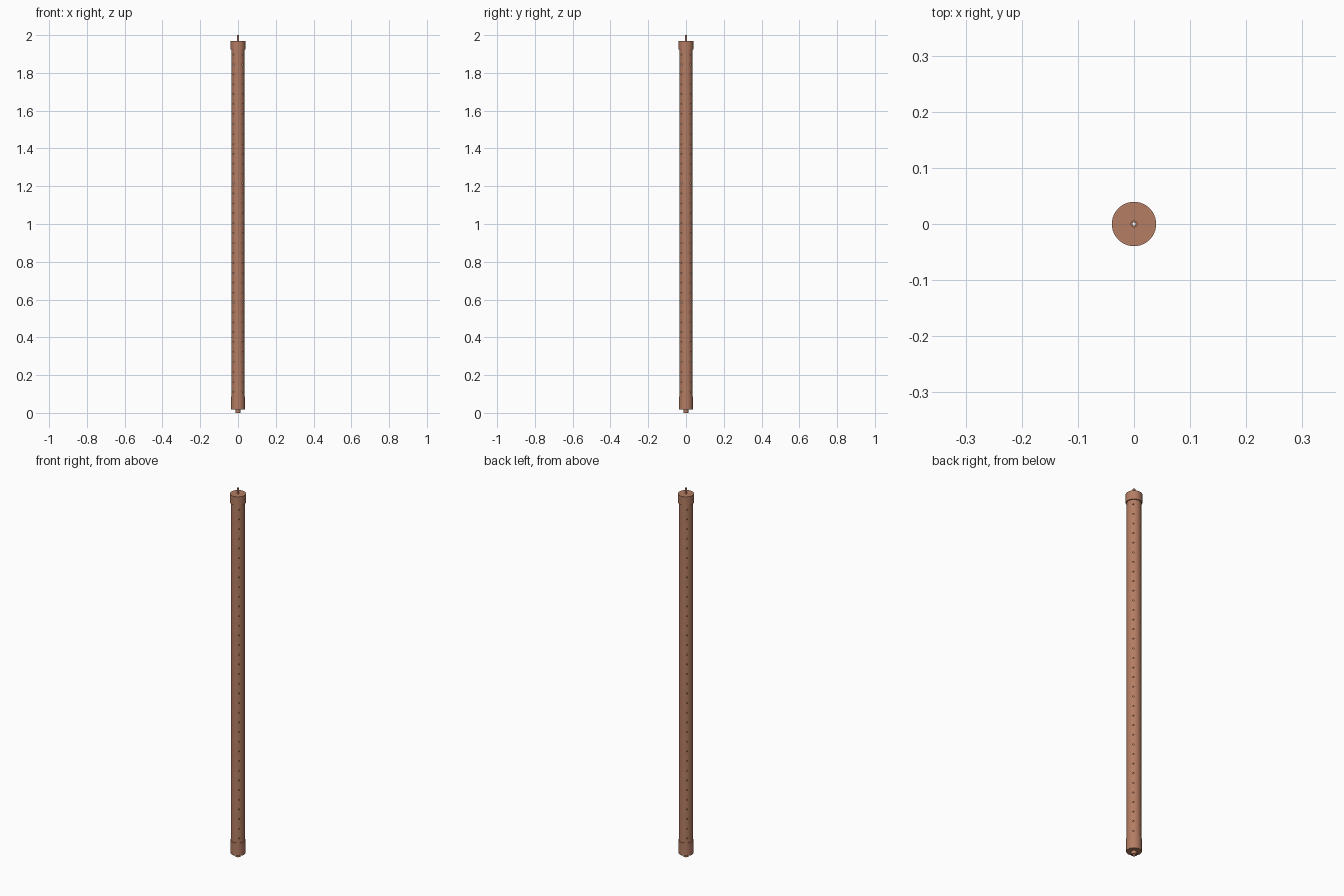
import bpy, bmesh, math
from mathutils import Matrix, Vector

if "Cube" in bpy.data.objects:
    bpy.data.objects.remove(bpy.data.objects["Cube"])


def material(name, rgb):
    m = bpy.data.materials.new(name)
    m.diffuse_color = (*rgb, 1)
    m.use_nodes = True
    m.node_tree.nodes["Principled BSDF"].inputs["Base Color"].default_value = m.diffuse_color
    return m


copper = material("copper brown", (0.46, 0.205, 0.125))


def lathe(name, profile, sides=64):
    """Revolve a closed (radius, z) profile around z."""
    bm = bmesh.new()
    rings = []
    for i in range(sides):
        a = 2 * math.pi * i / sides
        rings.append([bm.verts.new((r * math.cos(a), r * math.sin(a), z)) for r, z in profile])
    n = len(profile)
    for i in range(sides):
        p, q = rings[i], rings[(i + 1) % sides]
        for j in range(n):
            k = (j + 1) % n
            bm.faces.new((p[j], q[j], q[k], p[k]))
    bmesh.ops.recalc_face_normals(bm, faces=bm.faces)
    return finish(name, bm)


def finish(name, bm):
    me = bpy.data.meshes.new(name)
    bm.to_mesh(me)
    bm.free()
    me.materials.append(copper)
    ob = bpy.data.objects.new(name, me)
    bpy.context.collection.objects.link(ob)
    return ob


def smooth(ob):
    bpy.ops.object.select_all(action='DESELECT')
    ob.select_set(True)
    bpy.context.view_layer.objects.active = ob
    bpy.ops.object.shade_smooth_by_angle(angle=math.radians(30))


def ring(r_in, r_out, z0, z1):
    return [(r_in, z0), (r_out, z0), (r_out, z1), (r_in, z1)]


# perforated hollow tube
tube = lathe("perforated_tube", ring(0.031, 0.0345, 0.03, 1.96))

# four rows of small holes on the diagonals
bm = bmesh.new()
for row in range(4):
    a = math.radians(45 + 90 * row)
    d = Vector((math.cos(a), math.sin(a), 0))
    turn = d.to_track_quat('Z', 'Y').to_matrix().to_4x4()
    for i in range(35):
        pos = d * 0.033 + Vector((0, 0, 0.112 + 0.0525 * i))
        bmesh.ops.create_cone(bm, cap_ends=True, segments=10, radius1=0.0032, radius2=0.0032,
                              depth=0.012, matrix=Matrix.Translation(pos) @ turn)
cutter = finish("hole_cutter", bm)
mod = tube.modifiers.new("holes", 'BOOLEAN')
mod.operation = 'DIFFERENCE'
mod.solver = 'EXACT'
mod.object = cutter
bpy.context.view_layer.objects.active = tube
bpy.ops.object.modifier_apply(modifier=mod.name)
bpy.data.objects.remove(cutter)
smooth(tube)

# end caps
smooth(lathe("top_cap", ring(0.004, 0.0395, 1.923, 1.97)))
smooth(lathe("bottom_cap", ring(0.008, 0.037, 0.018, 0.088)))

# small inlet pipe on top and outlet collar underneath
smooth(lathe("top_pipe", ring(0.003, 0.006, 1.93, 2.0), 24))
smooth(lathe("bottom_collar", ring(0.008, 0.0135, 0.0, 0.03), 32))
